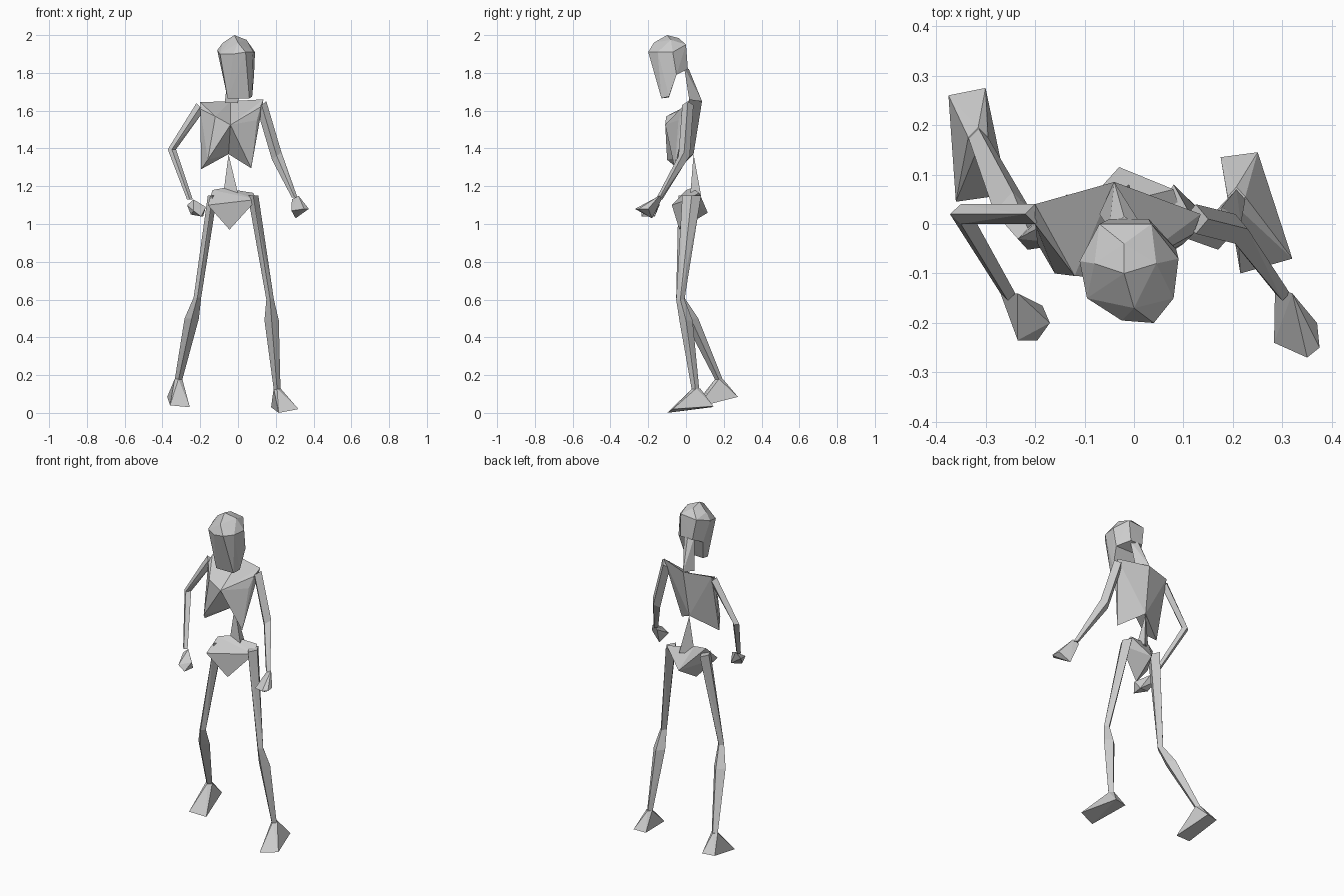
import bpy
import bmesh

default_cube = bpy.data.objects.get("Cube")
if default_cube:
    bpy.data.objects.remove(default_cube, do_unlink=True)

bone = bpy.data.materials.new("bone_grey")
bone.use_nodes = True
bone.diffuse_color = (.6, .6, .6, 1)
bone.node_tree.nodes["Principled BSDF"].inputs["Base Color"].default_value = (.6, .6, .6, 1)


def faceted_part(name, *hulls):
    """Build one flat-shaded object out of one or more convex point groups."""
    mesh = bpy.data.meshes.new(name)
    bm = bmesh.new()
    for points in hulls:
        piece = bmesh.new()
        verts = [piece.verts.new(p) for p in points]
        result = bmesh.ops.convex_hull(piece, input=verts)
        unused = {v for v in result["geom_interior"] + result["geom_unused"]
                  if isinstance(v, bmesh.types.BMVert) and v.is_valid}
        bmesh.ops.delete(piece, geom=list(unused), context="VERTS")
        copies = {v: bm.verts.new(v.co) for v in piece.verts}
        for face in piece.faces:
            bm.faces.new([copies[v] for v in face.verts])
        piece.free()
    bmesh.ops.recalc_face_normals(bm, faces=bm.faces)
    bm.to_mesh(mesh)
    bm.free()
    mesh.materials.append(bone)
    part = bpy.data.objects.new(name, mesh)
    bpy.context.collection.objects.link(part)
    return part


def ring(x, y, z, half_x, half_y, tilt=0):
    """Diamond section of a bone; tilt raises its outer side."""
    return [(x - half_x, y, z - tilt), (x + half_x, y, z + tilt),
            (x, y - half_y, z), (x, y + half_y, z)]


def limb(name, *rings):
    """Chain of tapered bone segments through successive sections."""
    return faceted_part(name, *[a + b for a, b in zip(rings, rings[1:])])


# Skull: cranium over a tapering jaw
brow = [(.09, -.07, 1.91), (.08, -.15, 1.91), (.04, -.2, 1.91),
        (-.025, -.195, 1.9), (-.095, -.15, 1.9), (-.11, -.075, 1.92)]
crown = [(-.02, -.1, 2), (-.08, -.08, 1.96), (.045, -.08, 1.975),
         (0, -.17, 1.96), (-.02, -.04, 1.985)]
nape = [(-.07, 0, 1.94), (.035, 0, 1.95), (.03, .01, 1.82), (-.05, .01, 1.82)]
chin = [(-.055, -.13, 1.665), (.06, -.13, 1.665),
        (-.05, -.09, 1.67), (.075, -.09, 1.675)]
jaw_hinge = [(-.08, -.05, 1.79), (.085, -.05, 1.79)]
faceted_part("skull", brow + crown + nape + jaw_hinge, brow + chin + jaw_hinge)

# Neck
neck_base = (-.04, .085, 1.65)
faceted_part("neck", [neck_base, (-.07, .02, 1.64), (0, .02, 1.64),
                      (-.05, -.01, 1.83), (.02, -.01, 1.83), (-.02, .015, 1.82)])

# Ribcage: two lobes meeting along sternum and spine
sternum = (-.04, -.11, 1.525)
spine_tip = (-.05, .04, 1.37)
right_shoulder = [(-.2, .04, 1.645), (-.2, 0, 1.61)]
left_shoulder = [(.135, .02, 1.66), (.12, -.02, 1.62)]
right_ribs = [(-.12, -.105, 1.57), (-.16, -.1, 1.34), (-.195, -.04, 1.29)]
left_ribs = [(.1, -.04, 1.55), (.07, -.06, 1.295)]
shared = [neck_base, sternum, spine_tip]
faceted_part("ribcage", shared + right_shoulder + right_ribs,
             shared + left_shoulder + left_ribs)

# Lower spine and pelvis
faceted_part("lower_spine", [spine_tip, (-.08, .03, 1.14), (.01, .02, 1.12), (-.01, .08, 1.15)])
faceted_part("pelvis", [
    (-.16, -.075, 1.1), (-.135, 0, 1.18), (-.08, .03, 1.19), (-.01, .02, 1.11),
    (.08, .07, 1.165), (.1, .01, 1.13), (-.045, -.035, .97), (-.03, .115, 1.06)])

# Arms
limb("right_arm", ring(-.2, .02, 1.62, .02, .02, -.02),
     ring(-.35, .02, 1.395, .022, .02), ring(-.255, -.14, 1.13, .015, .015))
limb("left_arm", ring(.125, .01, 1.63, .025, .03, .02),
     ring(.205, -.01, 1.36, .025, .03, .02), ring(.3, -.14, 1.14, .015, .015))

# Fists
faceted_part("right_hand", [
    (-.27, -.14, 1.1), (-.235, -.14, 1.13), (-.235, -.235, 1.07), (-.195, -.235, 1.04),
    (-.17, -.2, 1.09), (-.185, -.165, 1.04), (-.25, -.18, 1.05)])
faceted_part("left_hand", [
    (.285, -.13, 1.13), (.32, -.14, 1.15), (.283, -.24, 1.07), (.35, -.27, 1.08),
    (.375, -.25, 1.08), (.37, -.2, 1.08), (.305, -.18, 1.03), (.285, -.2, 1.07)])

# Legs: hip, knee, calf and ankle sections
limb("right_leg", ring(-.135, .01, 1.15, .025, .05),
     ring(-.215, -.03, .61, .02, .022), ring(-.245, .025, .5, .038, .04),
     ring(-.315, .175, .175, .02, .02))
limb("left_leg", ring(.08, .03, 1.15, .028, .05),
     ring(.17, -.03, .6, .02, .022), ring(.178, 0, .49, .038, .035),
     ring(.207, .05, .125, .018, .02))

# Feet: wedge soles rising to the ankle
faceted_part("right_foot", ring(-.315, .175, .18, .02, .02) + [
    (-.375, .26, .085), (-.3, .275, .085), (-.36, .045, .04), (-.255, .06, .03)])
faceted_part("left_foot", ring(.207, .055, .13, .018, .02) + [
    (.175, .135, .03), (.25, .145, .035), (.215, -.1, 0), (.32, -.07, .02)])
